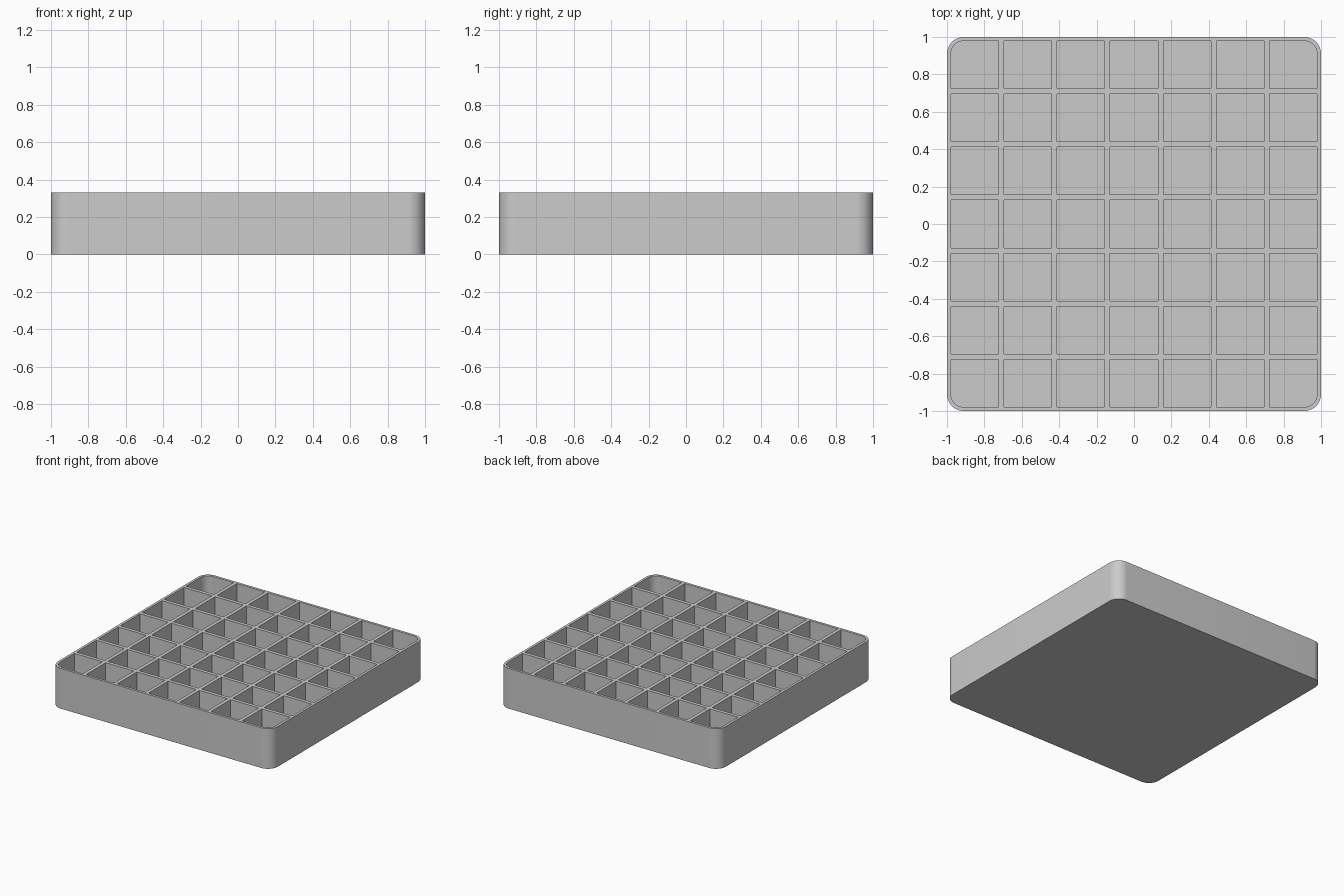
import bpy
import bmesh
from math import cos, sin, pi, radians

cube = bpy.data.objects.get("Cube")
if cube:
    bpy.data.objects.remove(cube, do_unlink=True)

HEIGHT, FLOOR = 0.33, 0.022
WALL, DIVIDER, CELLS = 0.021, 0.029, 7
RADIUS = 0.09
INNER = 1 - WALL
CELL = (2 * INNER - (CELLS - 1) * DIVIDER) / CELLS
PITCH = CELL + DIVIDER
ARC_STEPS = 12

grey = bpy.data.materials.new("light_grey")
grey.use_nodes = True
grey.diffuse_color = (0.6, 0.6, 0.6, 1)
grey.node_tree.nodes["Principled BSDF"].inputs["Base Color"].default_value = (0.6, 0.6, 0.6, 1)


def outline(cx, cy, half, radius_at):
    """Square outline, each corner rounded by radius_at(sign_x, sign_y)."""
    points = []
    for quarter, (sx, sy) in enumerate([(1, 1), (-1, 1), (-1, -1), (1, -1)]):
        r = radius_at(sx, sy)
        steps = ARC_STEPS if r else 0
        for i in range(steps + 1):
            a = (quarter + i / max(steps, 1)) * pi / 2
            points.append((cx + sx * (half - r) + r * cos(a),
                           cy + sy * (half - r) + r * sin(a)))
    return points


def prism(bm, points, bottom, top):
    low = [bm.verts.new((x, y, bottom)) for x, y in points]
    high = [bm.verts.new((x, y, top)) for x, y in points]
    bm.faces.new(low[::-1])
    bm.faces.new(high)
    for i in range(len(points)):
        j = (i + 1) % len(points)
        bm.faces.new((low[i], low[j], high[j], high[i]))


def make_object(name, bm):
    mesh = bpy.data.meshes.new(name)
    bm.to_mesh(mesh)
    bm.free()
    mesh.materials.append(grey)
    obj = bpy.data.objects.new(name, mesh)
    bpy.context.collection.objects.link(obj)
    return obj


# Solid tray block with rounded vertical corners
bm = bmesh.new()
prism(bm, outline(0, 0, 1, lambda sx, sy: RADIUS), 0, HEIGHT)
tray = make_object("compartment_tray", bm)

# Compartment pockets; the four corner ones follow the tray's rounding
bm = bmesh.new()
last = CELLS // 2
for col in range(-last, last + 1):
    for row in range(-last, last + 1):
        def corner(sx, sy):
            return RADIUS - WALL if (col, row) == (sx * last, sy * last) else 0
        prism(bm, outline(col * PITCH, row * PITCH, CELL / 2, corner), FLOOR, HEIGHT + 0.1)
pockets = make_object("pocket_cutter", bm)
pockets.hide_render = True

# Cut the pockets out of the block
cut = tray.modifiers.new("pockets", "BOOLEAN")
cut.operation = "DIFFERENCE"
cut.solver = "EXACT"
cut.object = pockets
bpy.ops.object.select_all(action="DESELECT")
bpy.context.view_layer.objects.active = tray
tray.select_set(True)
bpy.ops.object.modifier_apply(modifier=cut.name)
bpy.data.objects.remove(pockets, do_unlink=True)

# Smooth the rounded corners, keep all other edges sharp
bpy.ops.object.shade_smooth_by_angle(angle=radians(30))
